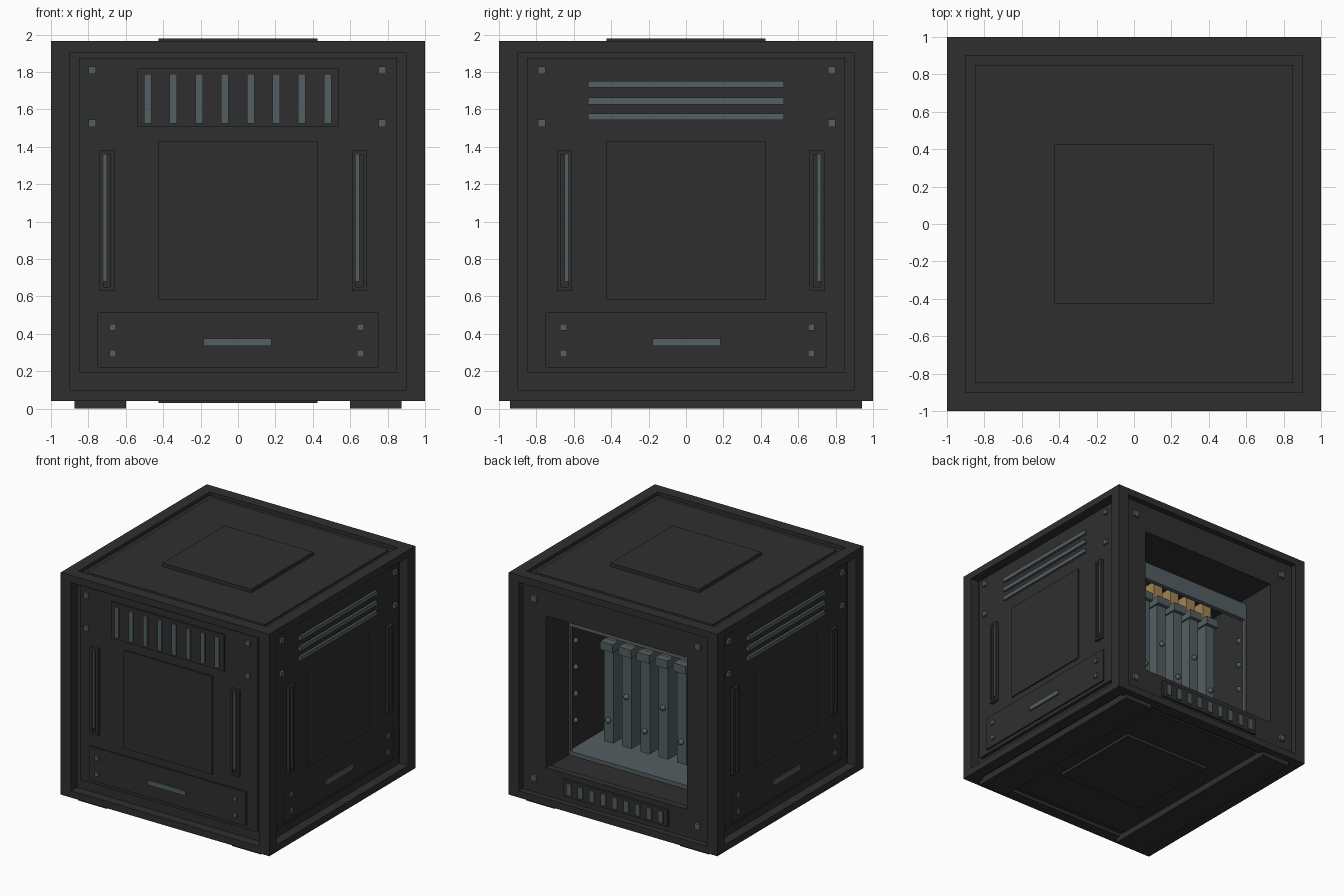
import bpy, bmesh
from mathutils import Matrix, Vector

if "Cube" in bpy.data.objects:
    bpy.data.objects.remove(bpy.data.objects["Cube"])


def material(name, rgb):
    m = bpy.data.materials.new(name)
    m.diffuse_color = (*rgb, 1)
    m.use_nodes = True
    m.node_tree.nodes["Principled BSDF"].inputs["Base Color"].default_value = m.diffuse_color
    return m


DARK = material("charcoal", (0.028, 0.028, 0.028))
STEEL = material("blue_grey_steel", (0.088, 0.112, 0.122))
GOLD = material("brass", (0.36, 0.23, 0.09))


def boxes(name, mat, items):
    """One object made of boxes given as (x0, x1, y0, y1, z0, z1)."""
    bm = bmesh.new()
    for x0, x1, y0, y1, z0, z1 in items:
        c = Vector(((x0 + x1) / 2, (y0 + y1) / 2, (z0 + z1) / 2))
        s = Matrix.Diagonal((abs(x1 - x0), abs(y1 - y0), abs(z1 - z0), 1))
        bmesh.ops.create_cube(bm, size=1, matrix=Matrix.Translation(c) @ s)
    me = bpy.data.meshes.new(name)
    bm.to_mesh(me)
    bm.free()
    me.materials.append(mat)
    ob = bpy.data.objects.new(name, me)
    bpy.context.collection.objects.link(ob)
    return ob


def on_wall(side, u0, u1, z0, z1, d0, d1):
    """Box on a side wall: u runs along the wall, d is depth below the outer face."""
    a, b = 1 - d0, 1 - d1
    return {"front": (u0, u1, -a, -b, z0, z1),
            "back": (u0, u1, a, b, z0, z1),
            "right": (b, a, -u1, -u0, z0, z1),
            "left": (-a, -b, -u1, -u0, z0, z1)}[side]


def centred(side, u, z, w, h, d0, d1):
    return on_wall(side, u - w / 2, u + w / 2, z - h / 2, z + h / 2, d0, d1)


def ring(side, u, z0, z1, w, h, d0, d1):
    """Rectangular ring, half-width u, bar widths w (sides) and h (top, bottom)."""
    return [on_wall(side, -u, -u + w, z0, z1, d0, d1),
            on_wall(side, u - w, u, z0, z1, d0, d1),
            on_wall(side, -u + w, u - w, z0, z0 + h, d0, d1),
            on_wall(side, -u + w, u - w, z1 - h, z1, d0, d1)]


BOT, TOP = 0.04, 1.965
PANEL, FLOOR = 0.05, 0.08      # depths of the panel face and of the recess behind it

# Outer frame: four posts and eight rails
beams = []
for s in (-1, 1):
    for t in (-1, 1):
        beams.append((s * 0.9, s, t * 0.9, t, BOT, TOP))
    for z0, z1 in ((BOT, 0.1), (1.905, TOP)):
        beams.append((-0.9, 0.9, s * 0.9, s, z0, z1))
        beams.append((s * 0.9, s, -0.9, 0.9, z0, z1))
boxes("outer_frame", DARK, beams)

# Recessed walls, roof and underside
boxes("recessed_walls", DARK,
      [on_wall(s, -0.9, 0.9, 0.1, 1.905, FLOOR, 0.11) for s in ("front", "left", "right")])
boxes("roof", DARK, [(-0.9, 0.9, -0.9, 0.9, 1.9, 1.935), (-0.85, 0.85, -0.85, 0.85, 1.93, 1.95)])
boxes("underside", DARK, [(-0.9, 0.9, -0.9, 0.9, 0.07, 0.1), (-0.85, 0.85, -0.85, 0.85, 0.055, 0.08)])
boxes("roof_plate", DARK, [(-0.425, 0.425, -0.425, 0.425, 1.94, 1.98)])
boxes("underside_plate", DARK, [(-0.425, 0.425, -0.425, 0.425, 0.03, 0.06)])
boxes("foot_rails", DARK, [(s * 0.6, s * 0.875, -0.94, 0.94, 0, 0.06) for s in (-1, 1)])

# Front, left and right panels with their fittings
for side in ("front", "left", "right"):
    boxes(side + "_panel", DARK, [
        on_wall(side, -0.85, 0.85, 0.19, 1.875, PANEL, 0.09),
        on_wall(side, -0.425, 0.425, 0.58, 1.43, PANEL - 0.012, 0.06)])
    boxes(side + "_lower_plate", DARK, [on_wall(side, -0.75, 0.75, 0.22, 0.515, 0.035, 0.06)])
    boxes(side + "_lower_handle", STEEL, [on_wall(side, -0.185, 0.18, 0.335, 0.375, 0.022, 0.04)])
    boxes(side + "_screws", STEEL,
          [centred(side, u, z, 0.04, 0.04, 0.028, 0.06) for u in (-0.78, 0.77) for z in (1.525, 1.81)] +
          [centred(side, u, z, 0.036, 0.036, 0.02, 0.04) for u in (-0.67, 0.655) for z in (0.295, 0.435)])
    channels, strips = [], []
    for u in (-0.7, 0.65):
        channels += ring(side, 0.04, 0.63, 1.38, 0.022, 0.02, 0.025, 0.06)
        for i in range(-4, 0):      # slide the ring to its place along the wall
            x0, x1, y0, y1, z0, z1 = channels[i]
            dx, dy = (u, 0) if side == "front" else (0, -u)
            channels[i] = (x0 + dx, x1 + dx, y0 + dy, y1 + dy, z0, z1)
        strips.append(centred(side, u - 0.012, 1.02, 0.022, 0.68, 0.03, 0.06))
    boxes(side + "_channels", DARK, channels)
    boxes(side + "_channel_strips", STEEL, strips)
    if side == "front":
        boxes("front_vent_plate", DARK, [on_wall(side, -0.54, 0.54, 1.505, 1.82, 0.036, 0.06)])
        boxes("front_vent_bars", STEEL,
              [centred(side, -0.483 + i * 0.1375, 1.657, 0.04, 0.265, 0.025, 0.04) for i in range(8)])
    else:
        boxes(side + "_vent_bars", STEEL,
              [centred(side, 0, z, 1.05, 0.035, 0.03, 0.06) for z in (1.56, 1.645, 1.735)])

# Back panel around the open bay
X, Z0, Z1 = 0.675, 0.34, 1.655
boxes("back_panel", DARK,
      [on_wall("back", s * X, s * 0.9, 0.1, 1.905, PANEL, 0.11) for s in (-1, 1)] +
      [on_wall("back", -X, X, a, b, PANEL, 0.11) for a, b in ((0.1, Z0), (Z1, 1.905))])
boxes("back_screws", STEEL,
      [centred("back", u, z, 0.05, 0.05, 0.03, 0.06) for u in (-0.785, 0.785) for z in (0.225, 1.78)])
boxes("back_vent_plate", DARK, [on_wall("back", -0.5, 0.5, 0.15, 0.295, 0.03, 0.06)])
boxes("back_vent_bars", STEEL,
      [centred("back", -0.44 + i * 0.11, 0.222, 0.045, 0.1, 0.02, 0.04) for i in range(9)])

# Bay lining
boxes("bay_lining", DARK, [
    (X, X + 0.03, 0, 0.92, 0.3, 1.7), (-X - 0.03, -X, 0, 0.92, 0.3, 1.7),
    (-X, X, 0, 0.92, Z1, 1.7), (-X, X, 0, 0.92, 0.3, Z0 - 0.005),
    (-X, X, 0, 0.04, 0.3, 1.7)])
boxes("bay_floor_tray", STEEL, [(-X, X, 0.04, 0.64, 0.3, 0.37)])
boxes("bay_rim", STEEL, [(-X, X, 0.6, 0.64, 1.45, 1.6)] +
      [(s * (X - 0.015), s * X, 0.61, 0.64, 0.37, 1.6) for s in (-1, 1)])

# Row of upright modules with caps and brass contacts
cols = [-0.35 + i * 0.175 for i in range(5)]
boxes("modules", STEEL, [(x - 0.045, x + 0.045, 0.04, 0.56, 0.5, 1.31) for x in cols])
boxes("module_caps", STEEL, [(x - 0.06, x + 0.06, 0.04, 0.59, 1.3, 1.37) for x in cols])
boxes("module_contacts", GOLD, [(x - 0.045, x + 0.045, 0.3, 0.52, 1.37, 1.54) for x in cols])

# Round knobs on the modules, side clips and floor
bm = bmesh.new()
knobs = [(x, 0.565, 0.94 if i % 2 else 0.69) for i, x in enumerate(cols)]
knobs += [(-0.5, 0.56, 0.38), (-0.5, 0.46, 0.38)]
knobs += [(s * X, 0.55, 0.6 + k * 0.23) for s in (-1, 1) for k in range(4)]
for p in knobs:
    bmesh.ops.create_uvsphere(bm, u_segments=12, v_segments=8, radius=0.024,
                              matrix=Matrix.Translation(p))
for f in bm.faces:
    f.smooth = True
mesh = bpy.data.meshes.new("bay_knobs")
bm.to_mesh(mesh)
bm.free()
mesh.materials.append(STEEL)
bpy.context.collection.objects.link(bpy.data.objects.new("bay_knobs", mesh))
